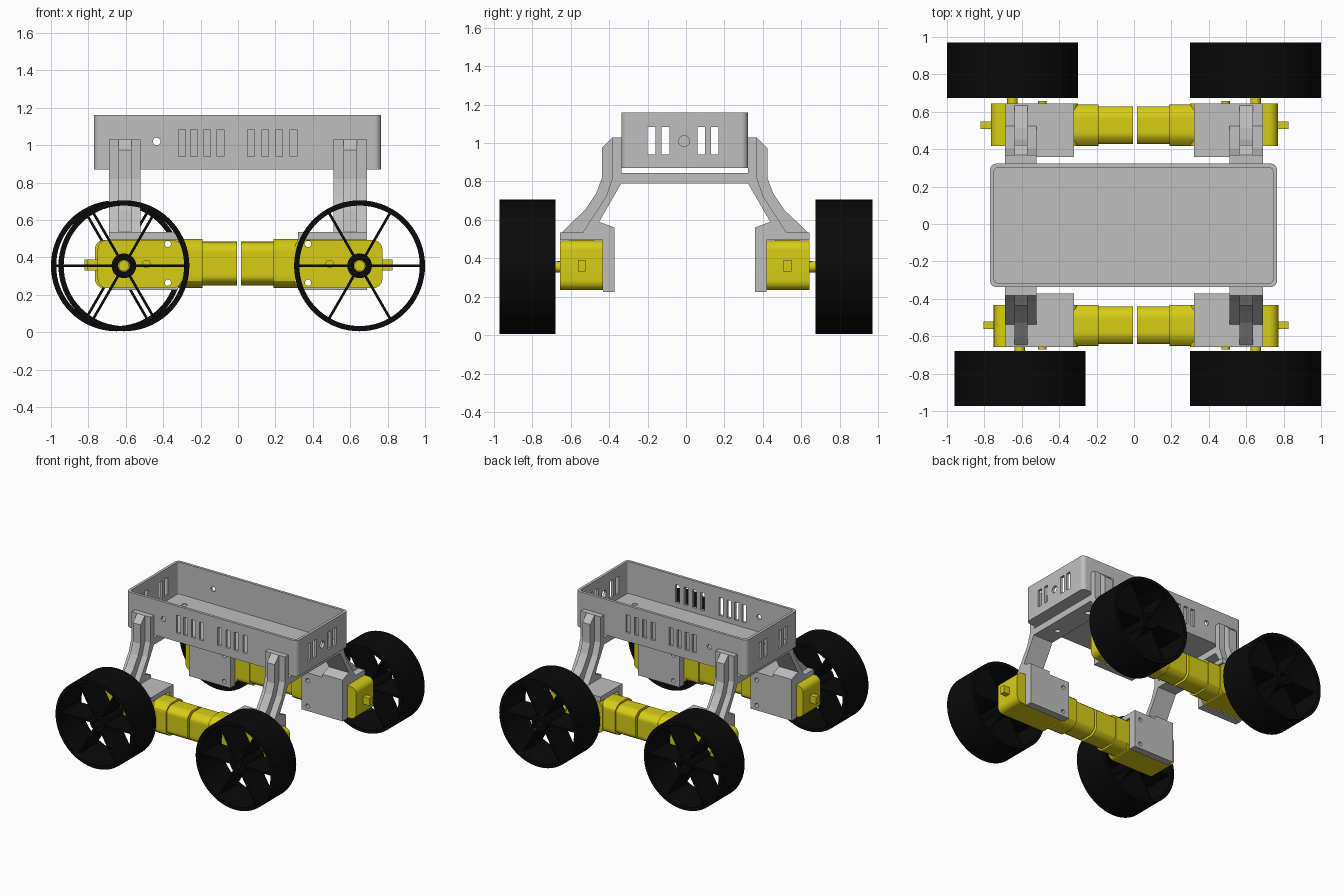
import bpy, bmesh, math
from mathutils import Matrix, Vector

if "Cube" in bpy.data.objects:
    bpy.data.objects.remove(bpy.data.objects["Cube"])


def material(name, rgb):
    m = bpy.data.materials.new(name)
    m.diffuse_color = (*rgb, 1)
    m.use_nodes = True
    m.node_tree.nodes["Principled BSDF"].inputs["Base Color"].default_value = m.diffuse_color
    return m


GREY = material("grey plastic", (0.52, 0.52, 0.52))
YELLOW = material("yellow plastic", (0.68, 0.61, 0.008))
BLACK = material("black rubber", (0.003, 0.003, 0.003))
CY = -0.007       # chassis centre line
AXLE_Z = 0.355


def finish(bm, name, mat, smooth=False):
    bmesh.ops.recalc_face_normals(bm, faces=bm.faces[:])
    me = bpy.data.meshes.new(name)
    bm.to_mesh(me)
    bm.free()
    ob = bpy.data.objects.new(name, me)
    bpy.context.collection.objects.link(ob)
    if mat:
        me.materials.append(mat)
    if smooth:
        bpy.ops.object.select_all(action='DESELECT')
        ob.select_set(True)
        bpy.context.view_layer.objects.active = ob
        bpy.ops.object.shade_smooth_by_angle(angle=math.radians(30))
    return ob


def add_box(bm, x0, x1, y0, y1, z0, z1):
    m = Matrix.Translation(((x0 + x1) / 2, (y0 + y1) / 2, (z0 + z1) / 2))
    m = m @ Matrix.Diagonal((abs(x1 - x0), abs(y1 - y0), abs(z1 - z0), 1))
    bmesh.ops.create_cube(bm, size=1, matrix=m)


def add_cyl(bm, r, a, b, seg=24):
    a, b = Vector(a), Vector(b)
    d = b - a
    m = Matrix.Translation((a + b) / 2) @ d.to_track_quat('Z', 'Y').to_matrix().to_4x4()
    bmesh.ops.create_cone(bm, cap_ends=True, segments=seg, radius1=r, radius2=r,
                          depth=d.length, matrix=m)


def add_prism(bm, pts, axis, a, b):
    """Extrude a profile along an axis; points use the other two axes in order."""
    def at(p, t):
        c = list(p)
        c.insert(axis, t)
        return bm.verts.new(c)
    lo, hi = [at(p, a) for p in pts], [at(p, b) for p in pts]
    bm.faces.new(lo)
    bm.faces.new(hi[::-1])
    for i in range(len(pts)):
        j = (i + 1) % len(pts)
        bm.faces.new((lo[i], lo[j], hi[j], hi[i]))


def rounded(x0, x1, y0, y1, r, n=6):
    pts = []
    for k, (cx, cy) in enumerate(((x1 - r, y1 - r), (x0 + r, y1 - r),
                                  (x0 + r, y0 + r), (x1 - r, y0 + r))):
        for i in range(n + 1):
            t = (k + i / n) * math.pi / 2
            pts.append((cx + r * math.cos(t), cy + r * math.sin(t)))
    return pts


def cut(ob, bm):
    cutter = finish(bm, ob.name + "_cutter", None)
    cutter.hide_render = True
    cutter.hide_viewport = True
    mod = ob.modifiers.new("cut", 'BOOLEAN')
    mod.operation = 'DIFFERENCE'
    mod.solver = 'EXACT'
    mod.object = cutter


# Open tray
X0, X1, Y0, Y1 = -0.77, 0.765, CY - 0.33, CY + 0.33
bm = bmesh.new()
add_prism(bm, rounded(X0, X1, Y0, Y1, 0.035), 2, 0.87, 1.16)
tray = finish(bm, "tray", GREY, True)
bm = bmesh.new()
add_prism(bm, rounded(X0 + .022, X1 - .022, Y0 + .022, Y1 - .022, 0.02), 2, 0.9, 1.3)
cut(tray, bm)
BOLTS = [(x, CY + s * 0.175) for x in (-0.6, 0.59) for s in (-1, 1)]
bm = bmesh.new()
for x in (-0.30, -0.235, -0.165, -0.093, 0.07, 0.145, 0.22, 0.297):
    for y in (Y0, Y1):
        add_box(bm, x - .018, x + .018, y - .018, y + .03, .94, 1.085)
for y in (-0.18, -0.107, 0.08, 0.15):
    for x in (X0, X1):
        add_box(bm, x - .03, x + .03, y - .02, y + .02, .94, 1.083)
for y in (Y0, Y1):
    add_cyl(bm, 0.02, (-0.435, y - .03, 1.02), (-0.435, y + .03, 1.02))
add_cyl(bm, 0.028, (X1 - .04, -0.01, 1.01), (X1 + .03, -0.01, 1.01))
for x, y in BOLTS:
    add_cyl(bm, 0.022, (x, y, 0.8), (x, y, 0.895))
    add_cyl(bm, 0.021, (x, y, 0.893), (x, y, 0.95))
cut(tray, bm)

# Screw posts in the tray corners
for x in (X0 + 0.07, X1 - 0.075):
    for s in (-1, 1):
        y = CY + s * 0.255
        bm = bmesh.new()
        add_cyl(bm, 0.036, (x, y, 0.89), (x, y, 1.14))
        sx = 1 if x > 0 else -1
        add_box(bm, x, x + sx * 0.06, y - .006, y + .006, 0.89, 1.14)
        add_box(bm, x - .006, x + .006, y, y + s * 0.06, 0.89, 1.14)
        post = finish(bm, "corner_post", GREY, True)
        bm = bmesh.new()
        add_cyl(bm, 0.017, (x, y, 1.0), (x, y, 1.2), 16)
        cut(post, bm)

# Cross bars under the tray
for x0, x1 in ((-0.69, -0.52), (0.51, 0.69)):
    bm = bmesh.new()
    add_box(bm, x0, x1, CY - 0.335, CY + 0.335, 0.79, 0.845)
    bar = finish(bm, "cross_bar", GREY)
    bm = bmesh.new()
    for x, y in BOLTS:
        add_cyl(bm, 0.022, (x, y, 0.7), (x, y, 0.95))
    cut(bar, bm)

# Leg profiles as (outward distance, height)
PLATE = [(.33, 1.03), (.375, 1.03), (.375, .82), (.41, .72), (.53, .535),
         (.365, .535), (.365, .56), (.445, .59), (.33, .79)]
RIB = [(.34, 1.03), (.375, 1.03), (.43, .975), (.43, .82), (.46, .74), (.52, .65),
       (.60, .575), (.645, .53), (.46, .53), (.46, .59), (.35, .79)]

# (x side, y side, wheel x, gearbox end x)
CORNERS = [(-1, -1, -0.61, 0.75), (1, -1, 0.65, 0.772),
           (-1, 1, -0.65, 0.765), (1, 1, 0.65, 0.77)]

for sx, sy, wx, end in CORNERS:
    def Y(s):
        return CY + sy * s

    def flip(pts):
        return [(Y(s), z) for s, z in pts]

    # Leg with centre rib
    a, b = (-0.69, -0.52) if sx < 0 else (0.51, 0.69)
    mid = (a + b) / 2
    bm = bmesh.new()
    add_prism(bm, flip(PLATE), 0, a, b)
    add_prism(bm, flip(RIB), 0, mid - 0.035, mid + 0.035)
    finish(bm, "leg", GREY)

    # Angled motor mount: top shelf and inner plate in one profile
    bm = bmesh.new()
    add_prism(bm, flip([(.365, .225), (.425, .225), (.425, .495), (.65, .495),
                        (.65, .535), (.365, .535)]), 0, sx * 0.32, sx * 0.69)
    mount = finish(bm, "motor_mount", GREY)

    # Gearbox with rounded outer end
    bm = bmesh.new()
    prof = [(sx * x, z) for x, z in rounded(0.30, end, 0.235, 0.493, 0.05)]
    add_prism(bm, prof, 1, Y(0.425), Y(0.65))
    box = finish(bm, "gearbox", YELLOW, True)

    # Screw holes through gearbox and mount
    for ob in (box, mount):
        bm = bmesh.new()
        for z in (0.265, 0.472):
            add_cyl(bm, 0.017, (sx * 0.375, Y(0.3), z), (sx * 0.375, Y(0.7), z), 16)
        cut(ob, bm)

    # End tab, axle and small stud
    bm = bmesh.new()
    add_box(bm, sx * (end - .01), sx * (end + .055), Y(.515), Y(.555), .33, .39)
    add_cyl(bm, 0.028, (wx, Y(0.64), AXLE_Z), (wx, Y(0.73), AXLE_Z))
    add_cyl(bm, 0.022, (sx * 0.49, Y(0.64), .365), (sx * 0.49, Y(0.665), .365))
    finish(bm, "axle_and_tab", YELLOW, True)

    # Motor can and sleeve: flattened cylinders
    inner = 0.005 if sx < 0 else 0.015
    for name, r, hw, hz, x0, x1 in (("motor_can", .128, .100, .117, inner, .24),
                                    ("motor_sleeve", .142, .11, .131, .19, .32)):
        pts = []
        for i in range(48):
            t = 2 * math.pi * (i + 0.5) / 48
            pts.append((Y(.535) + max(-hw, min(hw, r * math.cos(t))),
                        .367 + max(-hz, min(hz, r * math.sin(t)))))
        bm = bmesh.new()
        add_prism(bm, pts, 0, sx * x0, sx * x1)
        finish(bm, name, YELLOW, True)

    # Wheel: open rim, hub ring and six blade spokes
    y0, y1 = (-0.972, -0.68) if sy < 0 else (0.675, 0.97)
    bm = bmesh.new()
    for ro, ri, ya, yb, n in ((.35, .322, y0, y1, 72),
                              (.066, .031, y0 + .035, y1 - .01, 32)):
        rings = []
        for r, y in ((ro, ya), (ro, yb), (ri, yb), (ri, ya)):
            rings.append([bm.verts.new((wx + r * math.cos(2 * math.pi * i / n), y,
                                        AXLE_Z + r * math.sin(2 * math.pi * i / n)))
                          for i in range(n)])
        for k in range(4):
            p, q = rings[k], rings[(k + 1) % 4]
            for i in range(n):
                j = (i + 1) % n
                bm.faces.new((p[i], p[j], q[j], q[i]))
    for i in range(6):
        old = set(bm.verts)
        add_box(bm, .055, .33, y0 + .035, y1 - .035, -.007, .007)
        m = Matrix.Translation((wx, 0, AXLE_Z)) @ Matrix.Rotation(i * math.pi / 3, 4, 'Y')
        bmesh.ops.transform(bm, matrix=m, verts=[v for v in bm.verts if v not in old])
    finish(bm, "wheel", BLACK, True)
